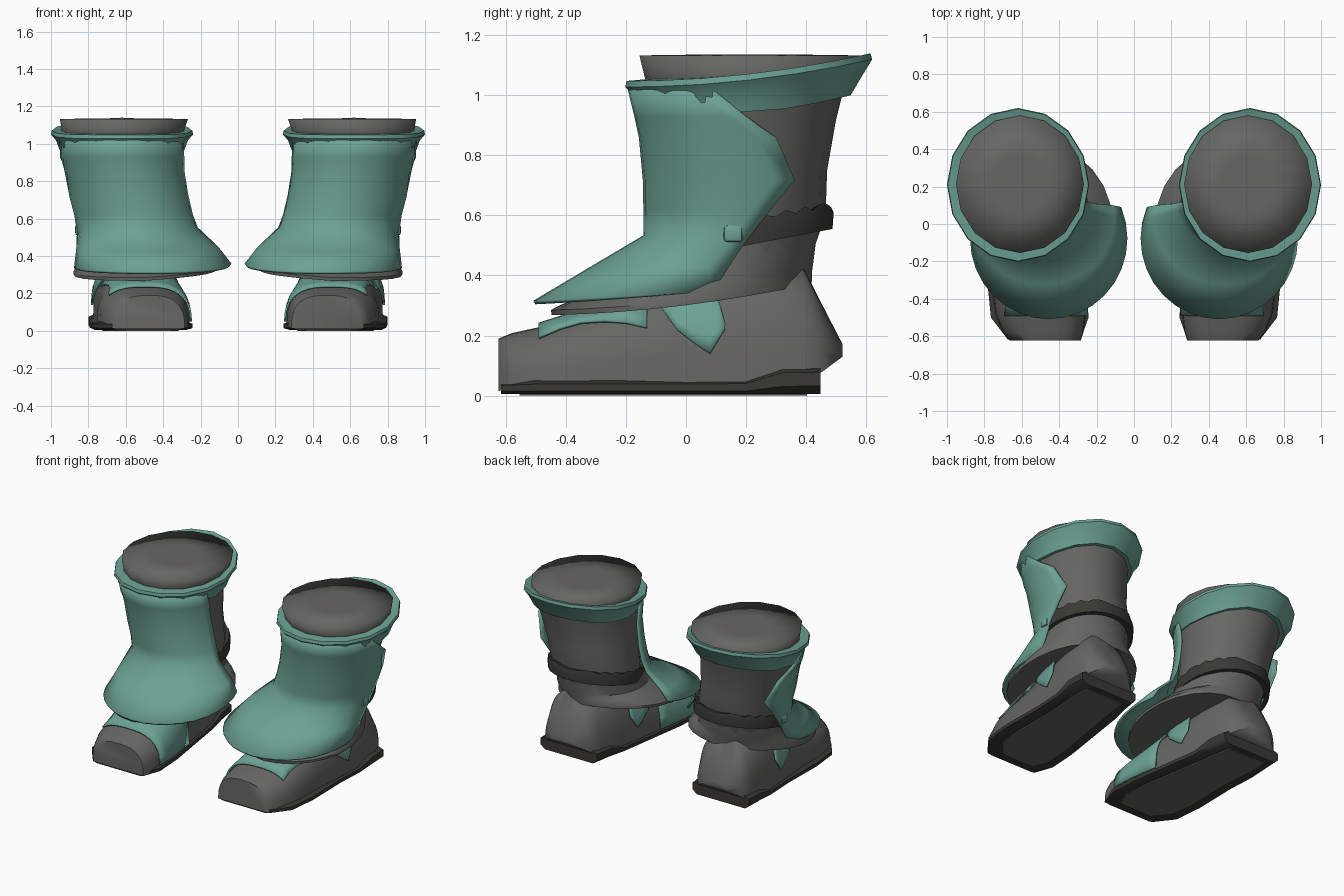
import bpy, bmesh, math
from math import sin, cos, pi, acos, asin

if "Cube" in bpy.data.objects:
    bpy.data.objects.remove(bpy.data.objects["Cube"])


def material(name, rgb):
    m = bpy.data.materials.new(name)
    m.diffuse_color = (*rgb, 1)
    m.use_nodes = True
    m.node_tree.nodes["Principled BSDF"].inputs["Base Color"].default_value = m.diffuse_color
    return m


GREEN = material("teal cloth", (0.15, 0.36, 0.295))
GREY = material("grey leather", (0.133, 0.132, 0.127))
DARK = material("dark sole", (0.042, 0.041, 0.034))
SEG = 16


def finish(name, bm, mat, thick=0.0, angle=40):
    """Turn a bmesh into a smooth object mirrored to both boots."""
    bmesh.ops.recalc_face_normals(bm, faces=bm.faces)
    me = bpy.data.meshes.new(name)
    bm.to_mesh(me)
    bm.free()
    ob = bpy.data.objects.new(name, me)
    bpy.context.collection.objects.link(ob)
    me.materials.append(mat)
    if thick:
        s = ob.modifiers.new("thickness", 'SOLIDIFY')
        s.thickness = thick
        s.offset = 0
    ob.modifiers.new("pair", 'MIRROR').use_mirror_merge = False
    bpy.ops.object.select_all(action='DESELECT')
    ob.select_set(True)
    bpy.context.view_layer.objects.active = ob
    bpy.ops.object.shade_smooth_by_angle(angle=math.radians(angle))
    return ob


def loft(name, rows, mat, closed=True, caps=(True, True), thick=0.0, angle=40):
    """Skin a list of equally long point rows."""
    bm = bmesh.new()
    vs = [[bm.verts.new(p) for p in r] for r in rows]
    n = len(rows[0])
    for a, b in zip(vs, vs[1:]):
        for i in range(n if closed else n - 1):
            j = (i + 1) % n
            bm.faces.new((a[i], a[j], b[j], b[i]))
    if closed and caps[0]:
        bm.faces.new(vs[0])
    if closed and caps[1]:
        bm.faces.new(vs[-1])
    return finish(name, bm, mat, thick, angle)


def ring(cx, rx, y0, y1, z, lift=0.0):
    """Ellipse from front y0 to back y1; z is a number or function of 0..1 front to back,
    lift raises the inner side."""
    out = []
    for i in range(SEG):
        a = 2 * pi * i / SEG
        u = (1 - cos(a)) / 2
        out.append((cx + rx * sin(a), y0 + (y1 - y0) * u,
                    (z(u) if callable(z) else z) + lift * max(0, -sin(a))))
    return out


# Leg shaft, hidden in front by the shin guard
loft("shaft", [ring(0.55, 0.24, -0.05, 0.40, 0.385), ring(0.55, 0.275, -0.09, 0.43, 0.50),
               ring(0.56, 0.28, -0.10, 0.465, 0.60), ring(0.585, 0.285, -0.11, 0.47, 0.75),
               ring(0.61, 0.305, -0.14, 0.50, 0.92), ring(0.62, 0.315, -0.15, 0.525, 1.02)], GREY)

# Flared lining at the top, closed by a softly shaded lid
loft("top_lining", [ring(0.62, 0.31, -0.12, 0.52, 1.0), ring(0.617, 0.322, -0.135, 0.55, 1.05),
                    ring(0.61, 0.342, -0.155, 0.58, 1.133), ring(0.61, 0.15, 0.05, 0.37, 1.136)], GREY, angle=130)

# Tilted cuff around the top
loft("cuff", [ring(0.62, 0.30, -0.15, 0.51, lambda u: 1.0 - 0.05 * sin(pi * u)),
              ring(0.62, 0.325, -0.172, 0.548, lambda u: 1.0 - 0.055 * sin(pi * u)),
              ring(0.62, 0.352, -0.188, 0.585, lambda u: 1.012 - 0.02 * sin(pi * u) + 0.05 * u),
              ring(0.62, 0.380, -0.202, 0.620, lambda u: 1.028 + 0.092 * u * u),
              ring(0.62, 0.376, -0.198, 0.615, lambda u: 1.048 + 0.092 * u * u),
              ring(0.615, 0.320, -0.13, 0.55, lambda u: 1.054 + 0.066 * u * u)],
     GREEN, caps=(False, False))

# Ankle band with a wavy upper edge
SEG = 48
tilt = lambda z, wave=0: (lambda u: z + 0.115 * u + wave * abs(sin(10 * pi * u)))
loft("ankle_band", [ring(0.555, 0.27, -0.09, 0.45, tilt(0.44)), ring(0.555, 0.298, -0.115, 0.488, tilt(0.44)),
                    ring(0.557, 0.302, -0.12, 0.492, tilt(0.495)),
                    ring(0.558, 0.296, -0.115, 0.484, tilt(0.512, 0.02)),
                    ring(0.558, 0.27, -0.09, 0.45, tilt(0.512))], DARK, caps=(False, False))
SEG = 24

# Leather skirt below the shin guard
hem = lambda z: (lambda u: z + 0.02 * u + 0.085 * u * u)
loft("ankle_skirt", [ring(0.545, 0.28, -0.10, 0.435, 0.53), ring(0.54, 0.29, -0.16, 0.425, 0.45),
                     ring(0.515, 0.335, -0.30, 0.42, lambda u: 0.355 + 0.06 * u, 0.03),
                     ring(0.495, 0.385, -0.45, 0.42, hem(0.285), 0.03),
                     ring(0.495, 0.383, -0.447, 0.418, hem(0.268), 0.03)], GREY)

# Shin guard: open wrap, wing on the outer side, flared over the foot
guard = [  # z, cx, rx, cy, ry, back edge y outer, back edge y inner, inner lift, outer lift
    (1.02, 0.622, 0.340, 0.20, 0.387, 0.09, 0.08, 0, 0),
    (0.93, 0.613, 0.332, 0.20, 0.365, 0.20, 0.10, 0, 0),
    (0.86, 0.603, 0.320, 0.20, 0.350, 0.30, 0.11, 0, 0),
    (0.72, 0.580, 0.316, 0.19, 0.327, 0.36, 0.12, 0, 0),
    (0.62, 0.555, 0.314, 0.185, 0.320, 0.28, 0.12, 0, 0),
    (0.53, 0.535, 0.320, 0.17, 0.306, 0.21, 0.11, 0.02, 0),
    (0.42, 0.485, 0.375, 0.03, 0.350, 0.14, 0.10, 0.03, 0.01),
    (0.31, 0.455, 0.415, -0.08, 0.425, 0.09, 0.09, 0.07, 0.04)]
rows = []
for z, cx, rx, cy, ry, yo, yi, li, lo in guard:
    ao, ai = acos((cy - yo) / ry), acos((cy - yi) / ry)
    row = []
    for i in range(21):
        t = i / 10 - 1
        a = t * (ao if t > 0 else ai)
        row.append((cx + rx * sin(a), cy - ry * cos(a), z + t * t * (lo if t > 0 else li)))
    rows.append(row)
loft("shin_guard", rows, GREEN, closed=False, thick=0.014, angle=65)

# Fastening stud on the outer side of the guard
bm = bmesh.new()
bmesh.ops.create_cube(bm, size=1)
for v in bm.verts:
    v.co = (0.853 + v.co.x * 0.035, 0.157 + v.co.y * 0.065, 0.54 + v.co.z * 0.06)
bmesh.ops.bevel(bm, geom=bm.edges[:], offset=0.014, segments=2, profile=0.5, affect='EDGES')
finish("stud", bm, GREEN)

# Foot: sections along y as (y, centre x, half width, bottom, top)
FOOT = [(-0.624, 0.475, 0.19, 0.015, 0.19), (-0.58, 0.485, 0.215, 0.025, 0.208),
        (-0.48, 0.50, 0.24, 0.04, 0.23), (-0.35, 0.51, 0.245, 0.04, 0.275),
        (-0.20, 0.52, 0.235, 0.04, 0.32), (0.0, 0.54, 0.225, 0.04, 0.38),
        (0.20, 0.56, 0.215, 0.04, 0.43), (0.39, 0.575, 0.20, 0.05, 0.43),
        (0.455, 0.58, 0.175, 0.08, 0.30), (0.522, 0.58, 0.09, 0.13, 0.17)]


def section(y):
    for a, b in zip(FOOT, FOOT[1:]):
        if y <= b[0]:
            f = max(0, (y - a[0]) / (b[0] - a[0]))
            return [p + (q - p) * f for p, q in zip(a, b)]
    return FOOT[-1]


def foot_point(y, t, off=0.0):
    """Point on the foot arch; t = 0 inner bottom, pi outer bottom."""
    _, cx, w, z0, z1 = section(y)
    c = cos(t)
    return (cx - math.copysign(abs(c) ** 0.72, c) * (w + off), y, z0 + (z1 - z0 + off) * max(0, sin(t)) ** 0.75)


loft("foot", [[foot_point(s[0], pi * i / 16) for i in range(17)] for s in FOOT], GREY, angle=60)


def height_angle(y, z):
    """Arch angle on the inner side at height z."""
    s = section(y)
    return asin(min(1, max(0, (z - s[3]) / (s[4] - s[3])) ** (1 / 0.75)))


# Instep cover, low on the inner side and high on the outer side
rows = []
for y, zo in ((-0.49, 0.185), (-0.42, 0.215), (-0.35, 0.235), (-0.27, 0.24), (-0.20, 0.235), (-0.13, 0.22)):
    t0, t1 = height_angle(y, 0.05), pi - height_angle(y, zo)
    rows.append([foot_point(y, t0 + (t1 - t0) * i / 14, 0.01) for i in range(15)])
loft("instep_cover", rows, GREEN, closed=False, thick=0.01)

# Pointed strap ends on both sides of the ankle
for side, name in ((0, "inner_strap"), (1, "outer_strap")):
    rows = []
    for y, lo, hi in ((-0.085, 0.285, 0.30), (-0.03, 0.212, 0.33), (0.03, 0.168, 0.335),
                      (0.08, 0.135, 0.335), (0.105, 0.175, 0.32), (0.13, 0.215, 0.23)):
        row = []
        for i in range(5):
            t = height_angle(y, lo + (hi - lo) * i / 4)
            row.append(foot_point(y, pi - t if side else t, 0.014))
        rows.append(row)
    loft(name, rows, GREEN, closed=False, thick=0.012)

# Sole, thicker and wider at the heel: y, inner x, outer x, top z
rows, tread = [], []
for y, x0, x1, z in ((-0.617, 0.285, 0.675, 0.046), (-0.50, 0.243, 0.765, 0.05), (-0.30, 0.255, 0.785, 0.05),
                     (0.0, 0.30, 0.78, 0.05), (0.20, 0.33, 0.79, 0.052), (0.32, 0.345, 0.80, 0.088),
                     (0.448, 0.365, 0.795, 0.09)):
    b = z * 0.35 if y > 0.25 else 0.015
    rows.append([(x0 + 0.03, y, 0.006), (x1 - 0.03, y, 0.006), (x1, y, b), (x1, y, z - 0.012),
                 (x1 - 0.03, y, z), (x0 + 0.03, y, z), (x0, y, z - 0.012), (x0, y, b)])
    ty = y * 0.9
    tread.append([(x0 + 0.07, ty, 0.008), (x1 - 0.07, ty, 0.008), (x1 - 0.075, ty, 0.0), (x0 + 0.075, ty, 0.0)])
loft("sole", rows, DARK, angle=50)

# Leather inset under the sole
loft("tread_plate", tread, GREY)
